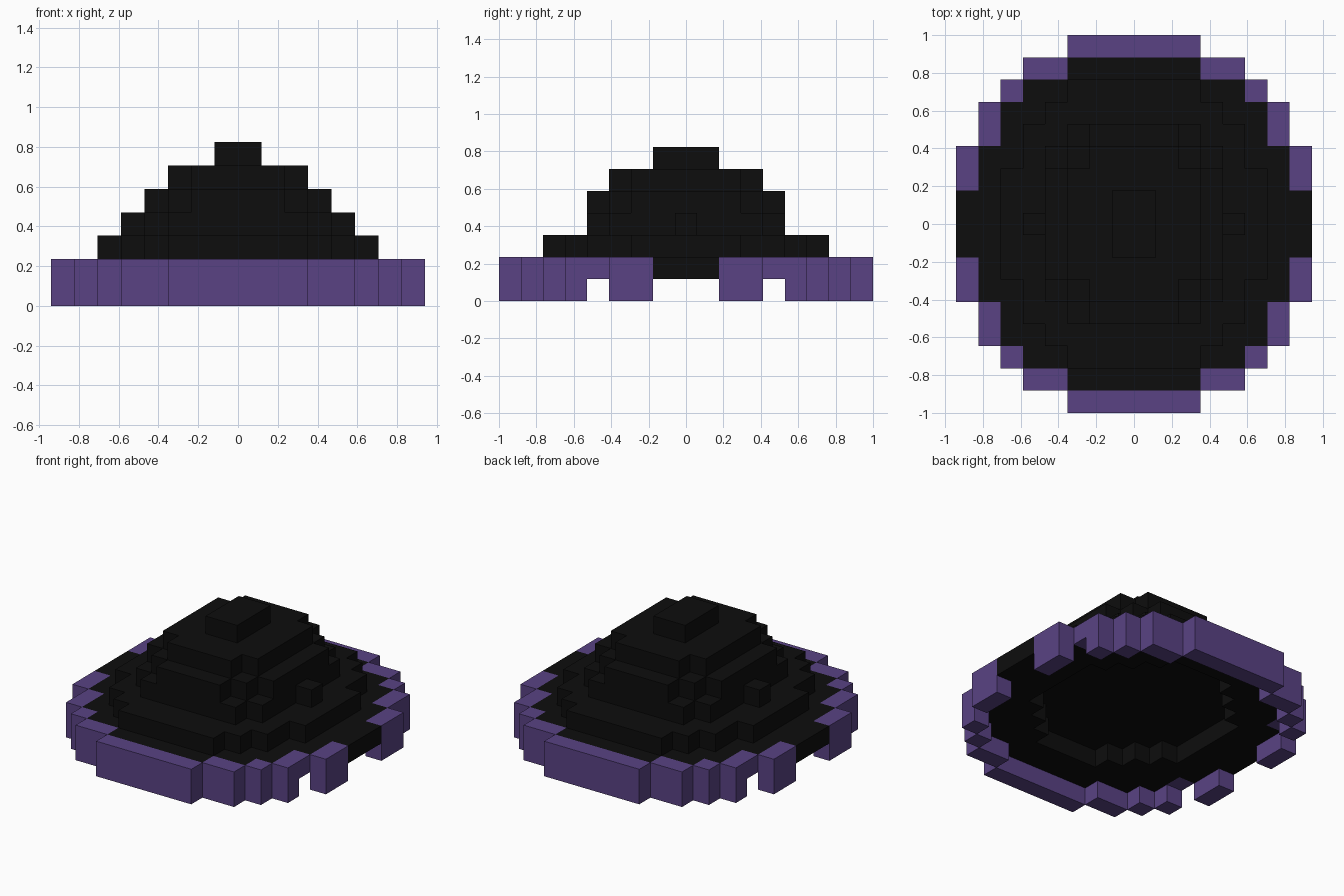
import bpy, bmesh

cube = bpy.data.objects.get("Cube")
if cube:
    bpy.data.objects.remove(cube, do_unlink=True)

U = 2 / 17  # edge of one block


def material(name, rgb):
    m = bpy.data.materials.new(name)
    m.use_nodes = True
    m.diffuse_color = (*rgb, 1)
    m.node_tree.nodes["Principled BSDF"].inputs["Base Color"].default_value = (*rgb, 1)
    return m


purple = material("purple", (0.1, 0.055, 0.23))
black = material("black", (0.004, 0.004, 0.004))


def finish(name, bm, mat):
    bmesh.ops.recalc_face_normals(bm, faces=bm.faces)
    bmesh.ops.scale(bm, vec=(U, U, U), verts=bm.verts)
    me = bpy.data.meshes.new(name)
    bm.to_mesh(me)
    bm.free()
    me.materials.append(mat)
    ob = bpy.data.objects.new(name, me)
    bpy.context.collection.objects.link(ob)
    return ob


def stepped_slab(name, steps, z0, z1, mat):
    """Slab with a stepped round outline; steps are (half x, half y), widest x first."""
    quarter = []
    last_y = 0
    for x, y in steps:
        if last_y:
            quarter.append((x, last_y))
        quarter.append((x, y))
        last_y = y
    back = quarter[::-1]
    outline = (quarter + [(-x, y) for x, y in back]
               + [(-x, -y) for x, y in quarter] + [(x, -y) for x, y in back])
    bm = bmesh.new()
    face = bm.faces.new([bm.verts.new((x, y, z0)) for x, y in outline])
    top = bmesh.ops.extrude_face_region(bm, geom=[face])["geom"]
    bmesh.ops.translate(bm, vec=(0, 0, z1 - z0),
                        verts=[v for v in top if isinstance(v, bmesh.types.BMVert)])
    return finish(name, bm, mat)


def add_box(bm, x0, x1, y0, y1, z0, z1):
    verts = bmesh.ops.create_cube(bm, size=1)["verts"]
    for v in verts:
        v.co = (x1 if v.co.x > 0 else x0, y1 if v.co.y > 0 else y0, z1 if v.co.z > 0 else z0)


# Purple rim, with small gaps under the lintels on each side
bm = bmesh.new()
for sy in (-1, 1):
    add_box(bm, -3, 3, *sorted((sy * 7.5, sy * 8.5)), 0, 2)
    for sx in (-1, 1):
        for x0, x1, y0, y1, z0 in ((3, 5, 6.5, 7.5, 0), (5, 6, 5.5, 6.5, 0),
                                   (6, 7, 4.5, 5.5, 0), (6, 7, 3.5, 4.5, 1),
                                   (7, 8, 1.5, 3.5, 0)):
            add_box(bm, *sorted((sx * x0, sx * x1)), *sorted((sy * y0, sy * y1)), z0, 2)
finish("rim", bm, purple)

# Base plate, opened underneath
plate = stepped_slab("base_plate", [(8, 1.5), (7, 3.5), (6, 5.5), (5, 6.5), (3, 7.5)], 1, 2, black)
cutter = stepped_slab("recess_cutter", [(5, 2.5), (4, 3.5), (3, 4.5), (2, 5.5)], 0.5, 2.5, black)
cutter.hide_render = True
mod = plate.modifiers.new("recess", "BOOLEAN")
mod.operation = "DIFFERENCE"
mod.solver = "EXACT"
mod.object = cutter
bpy.context.view_layer.objects.active = plate
bpy.ops.object.modifier_apply(modifier=mod.name)
bpy.data.objects.remove(cutter, do_unlink=True)

# Dome tiers, from the bottom up
tiers = (
    [(6, 2.5), (5, 4.5), (4, 5.5), (3, 6.5)],
    [(4, 3.5), (3, 4.5)],
    [(4, 2.5), (3, 3.5), (2, 4.5)],
    [(3, 2.5), (2, 3.5)],
    [(1, 1.5)],
)
for i, steps in enumerate(tiers):
    stepped_slab(f"dome_tier_{i + 1}", steps, i + 2, i + 3, black)

# Single blocks on both sides of the dome
bm = bmesh.new()
for x in (-5, 4):
    add_box(bm, x, x + 1, -0.5, 0.5, 3, 4)
finish("side_blocks", bm, black)
